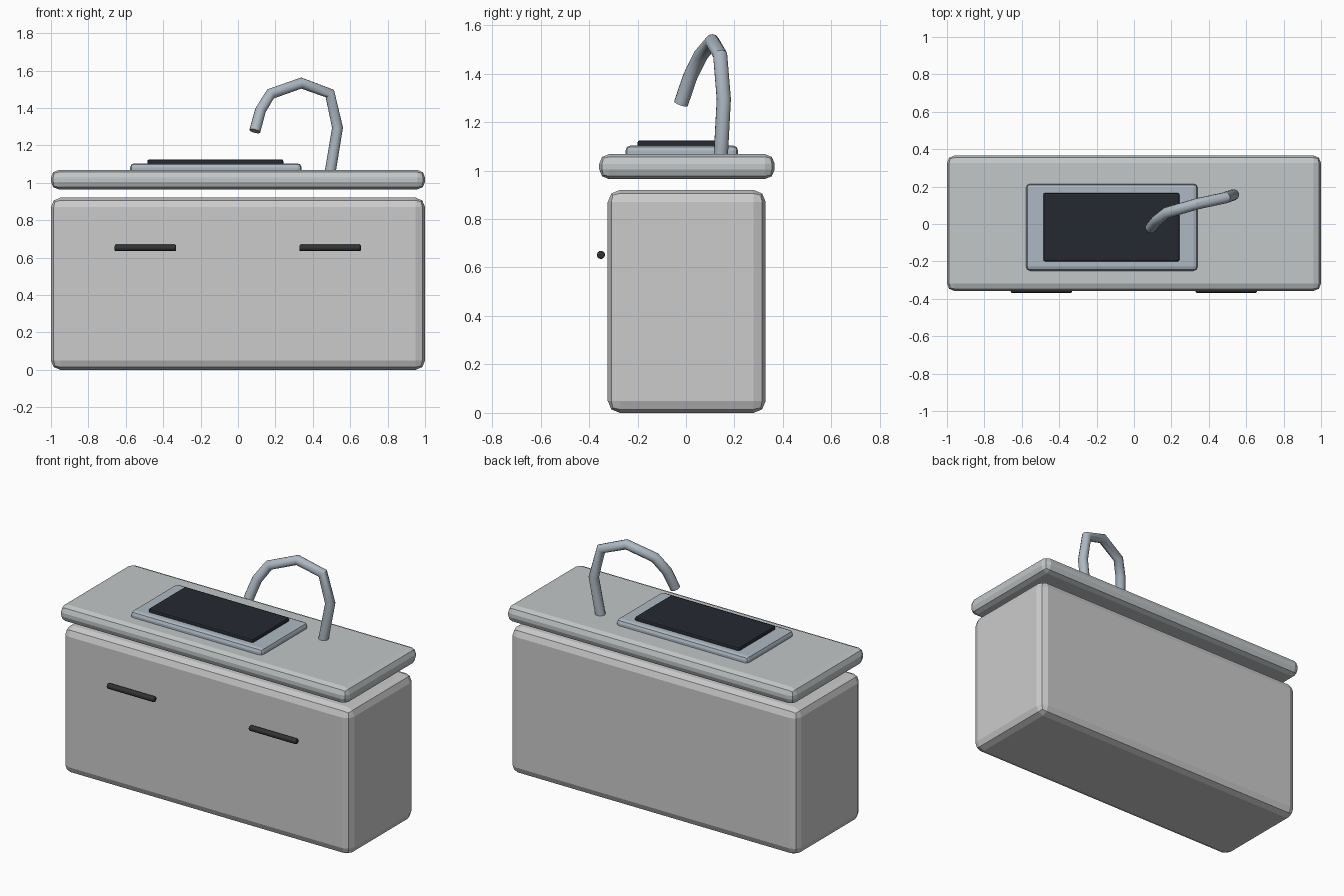
import bpy
from math import pi, radians

if "Cube" in bpy.data.objects:
    bpy.data.objects.remove(bpy.data.objects["Cube"])


def material(name, rgb):
    m = bpy.data.materials.new(name)
    m.diffuse_color = (*rgb, 1)
    m.use_nodes = True
    m.node_tree.nodes["Principled BSDF"].inputs["Base Color"].default_value = m.diffuse_color
    return m


metal = material("brushed_metal", (0.42, 0.48, 0.54))
black = material("dark_basin", (0.018, 0.022, 0.03))
dark = material("dark_handle", (0.03, 0.032, 0.035))
stone = material("stone_top", (0.54, 0.57, 0.58))


def rounded_box(name, lo, hi, bevel, mat=None):
    """Box between two corners with two-step rounded edges."""
    bpy.ops.mesh.primitive_cube_add(size=1, location=[(a + b) / 2 for a, b in zip(lo, hi)])
    ob = bpy.context.object
    ob.name = name
    ob.scale = [b - a for a, b in zip(lo, hi)]
    bpy.ops.object.transform_apply(location=False, rotation=False, scale=True)
    mod = ob.modifiers.new("rounded_edges", 'BEVEL')
    mod.width = bevel
    mod.segments = 2
    if mat:
        ob.data.materials.append(mat)
    return ob


# Cabinet, worktop and sink
rounded_box("cabinet", (-1, -0.323, 0), (1, 0.329, 0.92), 0.05)
rounded_box("worktop", (-1, -0.358, 0.965), (1, 0.366, 1.068), 0.04, stone)
rounded_box("sink_rim", (-0.577, -0.25, 1.025), (0.34, 0.215, 1.104), 0.022, metal)
rounded_box("sink_basin", (-0.485, -0.2, 1.035), (0.243, 0.166, 1.125), 0.01, black)

# Pair of bar handles, floating just in front of the cabinet
for side, x in (("left", -0.495), ("right", 0.493)):
    bpy.ops.mesh.primitive_cylinder_add(vertices=12, radius=0.017, depth=0.328,
                                        location=(x, -0.351, 0.652), rotation=(0, pi / 2, 0))
    handle = bpy.context.object
    handle.name = side + "_handle"
    handle.data.materials.append(dark)
    mod = handle.modifiers.new("soft_ends", 'BEVEL')
    mod.width = 0.006
    mod.segments = 2
    mod.limit_method = 'ANGLE'
    mod.angle_limit = radians(60)
    bpy.ops.object.shade_smooth_by_angle(angle=radians(35))

# Faucet: round tube swept along an angular arch
path = [(0.492, 0.143, 1.05), (0.532, 0.156, 1.295), (0.491, 0.141, 1.477), (0.338, 0.108, 1.533),
        (0.174, 0.06, 1.475), (0.12, 0.017, 1.387), (0.09, -0.021, 1.276)]
curve = bpy.data.curves.new("faucet", 'CURVE')
curve.dimensions = '3D'
curve.bevel_depth = 0.03
curve.bevel_resolution = 4
curve.use_fill_caps = True
spline = curve.splines.new('POLY')
spline.points.add(len(path) - 1)
for p, co in zip(spline.points, path):
    p.co = (*co, 1)
faucet = bpy.data.objects.new("faucet", curve)
bpy.context.collection.objects.link(faucet)
bpy.ops.object.select_all(action='DESELECT')
faucet.select_set(True)
bpy.context.view_layer.objects.active = faucet
bpy.ops.object.convert(target='MESH')
faucet = bpy.context.object
faucet.data.materials.clear()
faucet.data.materials.append(metal)
bpy.ops.object.shade_smooth_by_angle(angle=radians(35))
